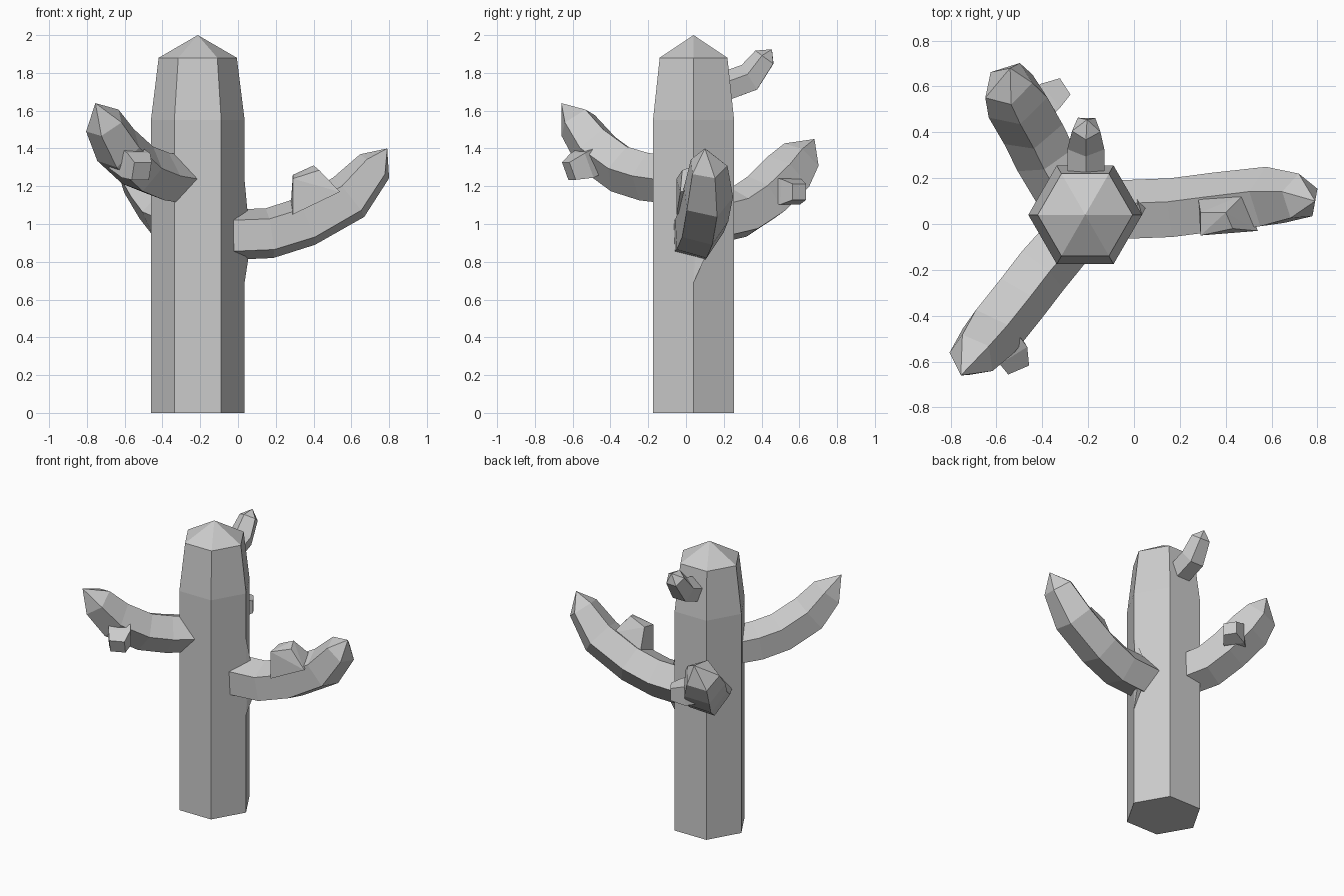
import bpy, bmesh, math
from mathutils import Vector


def finish(name, bm):
    bmesh.ops.recalc_face_normals(bm, faces=bm.faces[:])
    me = bpy.data.meshes.new(name)
    bm.to_mesh(me)
    bm.free()
    ob = bpy.data.objects.new(name, me)
    bpy.context.collection.objects.link(ob)
    return ob


def limb(name, path, radii, apex=None, sides=5, phase=34):
    """Low-poly tube along a path, closed by a pointed or flat end."""
    bm = bmesh.new()
    pts = [Vector(p) for p in path]
    rings = []
    for i, (p, r) in enumerate(zip(pts, radii)):
        t = (pts[min(i + 1, len(pts) - 1)] - pts[max(i - 1, 0)]).normalized()
        ref = Vector((0, 1, 0)) if abs(t.z) > 0.95 else Vector((0, 0, 1))
        s = t.cross(ref).normalized()
        n = s.cross(t)
        ring = []
        for k in range(sides):
            a = math.radians(phase) + k * math.tau / sides
            ring.append(bm.verts.new(p + r * (math.cos(a) * s + math.sin(a) * n)))
        rings.append(ring)
    for a, b in zip(rings, rings[1:]):
        for k in range(sides):
            j = (k + 1) % sides
            bm.faces.new((a[k], a[j], b[j], b[k]))
    bm.faces.new(rings[0])
    if apex:
        tip = bm.verts.new(apex)
        for k in range(sides):
            bm.faces.new((rings[-1][k], rings[-1][(k + 1) % sides], tip))
    else:
        bm.faces.new(rings[-1])
    return finish(name, bm)


def hull(name, pts):
    bm = bmesh.new()
    for p in pts:
        bm.verts.new(p)
    bmesh.ops.convex_hull(bm, input=bm.verts[:])
    return finish(name, bm)


# Hexagonal trunk with a tapered, pointed top
cx, cy = -0.213, 0.04
limb("trunk", [(cx, cy, z) for z in (0, 0.69, 1.23, 1.55, 1.88)],
     [0.248, 0.248, 0.248, 0.248, 0.207], (cx, cy, 2.0), sides=6, phase=0)

# Flare where the right arm joins the trunk
hull("right_flare", [(0.035, 0.04, 0.69), (0.035, 0.04, 1.23), (-0.03, -0.07, 0.86),
                     (0.055, 0.1, 0.82), (0.0, 0.15, 0.95), (0.05, 0.07, 1.07)])

# Right arm and its bud
limb("right_arm",
     [(-0.08, 0.05, 0.94), (0.17, 0.06, 0.95), (0.36, 0.085, 1.01),
      (0.59, 0.11, 1.14), (0.725, 0.115, 1.305)],
     [0.14, 0.14, 0.14, 0.14, 0.105], (0.79, 0.10, 1.40))
hull("right_bud",
     [(0.29, -0.05, 1.05), (0.28, 0.11, 1.11), (0.54, -0.03, 1.17), (0.48, 0.13, 1.2),
      (0.29, -0.05, 1.24), (0.29, 0.05, 1.26), (0.40, 0.05, 1.31), (0.43, -0.02, 1.285)])

# Back arm and its side bud
limb("back_arm",
     [(-0.29, 0.14, 1.02), (-0.38, 0.30, 1.06), (-0.44, 0.42, 1.14),
      (-0.51, 0.54, 1.26), (-0.55, 0.61, 1.355)],
     [0.14, 0.145, 0.145, 0.145, 0.115], (-0.54, 0.68, 1.45))
limb("back_bud", [(-0.47, 0.46, 1.19), (-0.37, 0.555, 1.17), (-0.30, 0.60, 1.17)],
     [0.1, 0.095, 0.06], sides=4, phase=45)

# Front arm and its side bud
limb("front_arm",
     [(-0.29, -0.06, 1.23), (-0.41, -0.20, 1.25), (-0.51, -0.33, 1.29),
      (-0.63, -0.48, 1.40), (-0.705, -0.575, 1.535)],
     [0.13, 0.135, 0.135, 0.135, 0.11], (-0.755, -0.66, 1.64))
limb("front_bud", [(-0.61, -0.46, 1.36), (-0.54, -0.55, 1.31), (-0.51, -0.62, 1.28)],
     [0.1, 0.1, 0.07], sides=4, phase=45)

# Small shoot near the top at the back
limb("top_shoot",
     [(-0.21, 0.12, 1.69), (-0.21, 0.34, 1.77), (-0.208, 0.42, 1.88)],
     [0.085, 0.085, 0.065], (-0.205, 0.455, 1.925), phase=18)
